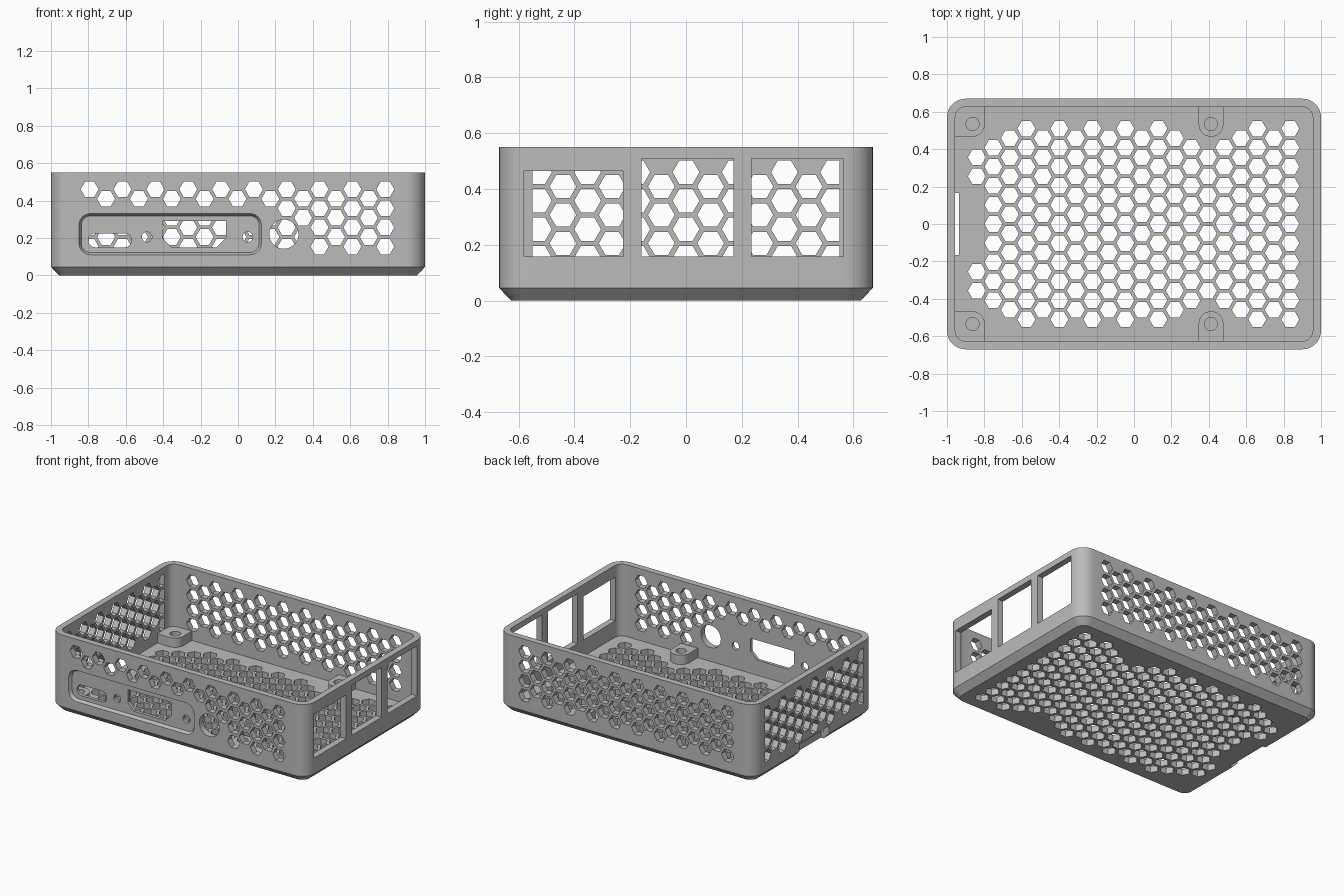
import bpy, bmesh, math

if "Cube" in bpy.data.objects:
    bpy.data.objects.remove(bpy.data.objects["Cube"])

W, D, H = 1.0, 0.67, 0.55      # half width, half depth, height
T = 0.044                      # wall thickness
PITCH, STEP, R = 0.102, 0.0882, 0.048   # honeycomb spacing and hexagon radius

grey = bpy.data.materials.new("grey_plastic")
grey.diffuse_color = (0.5, 0.5, 0.5, 1)
grey.use_nodes = True
grey.node_tree.nodes["Principled BSDF"].inputs["Base Color"].default_value = grey.diffuse_color


def rounded(x0, x1, y0, y1, radii, n=8):
    """Rounded rectangle; radii for corners in order ++, -+, --, +-."""
    if not isinstance(radii, tuple):
        radii = (radii,) * 4
    corners = ((x1, y1, -1, -1), (x0, y1, 1, -1), (x0, y0, 1, 1), (x1, y0, -1, 1))
    pts = []
    for k, ((x, y, sx, sy), r) in enumerate(zip(corners, radii)):
        if r == 0:
            pts.append((x, y))
            continue
        for i in range(n + 1):
            a = math.pi / 2 * (k + i / n)
            pts.append((x + sx * r + r * math.cos(a), y + sy * r + r * math.sin(a)))
    return pts


def circle(x, y, r, n=32):
    return [(x + r * math.cos(2 * math.pi * i / n),
             y + r * math.sin(2 * math.pi * i / n)) for i in range(n)]


def hexagon(x, y, limit=9):
    return [(max(-limit, min(limit, px)), py) for px, py in circle(x, y, R, 6)]


def loft(bm, rings, axis="z"):
    """Closed solid through rings of (points, level) along an axis."""
    place = {"x": lambda u, v, w: (w, u, v),
             "y": lambda u, v, w: (u, w, v),
             "z": lambda u, v, w: (u, v, w)}[axis]
    loops = [[bm.verts.new(place(u, v, w)) for u, v in pts] for pts, w in rings]
    n = len(loops[0])
    for a, b in zip(loops, loops[1:]):
        for i in range(n):
            j = (i + 1) % n
            bm.faces.new((a[i], a[j], b[j], b[i]))
    bm.faces.new(loops[0][::-1])
    bm.faces.new(loops[-1])


def prism(bm, pts, a, b, axis="z"):
    loft(bm, [(pts, a), (pts, b)], axis)


def make(name, bm):
    bmesh.ops.recalc_face_normals(bm, faces=bm.faces[:])
    me = bpy.data.meshes.new(name)
    bm.to_mesh(me)
    bm.free()
    me.materials.append(grey)
    ob = bpy.data.objects.new(name, me)
    bpy.context.scene.collection.objects.link(ob)
    return ob


def cut(ob, bm):
    """Subtract a cutter mesh and bake the result."""
    cutter = make("cutter", bm)
    cutter.hide_render = True
    mod = ob.modifiers.new("cut", "BOOLEAN")
    mod.operation, mod.solver, mod.object = "DIFFERENCE", "EXACT", cutter
    bpy.context.view_layer.update()
    dg = bpy.context.evaluated_depsgraph_get()
    me = bpy.data.meshes.new_from_object(ob.evaluated_get(dg))
    ob.modifiers.clear()
    ob.data = me
    bpy.data.objects.remove(cutter)


def smooth(ob):
    bpy.ops.object.select_all(action="DESELECT")
    ob.select_set(True)
    bpy.context.view_layer.objects.active = ob
    bpy.ops.object.shade_smooth_by_angle(angle=math.radians(25))


# Tray: chamfered bottom, rounded walls, open top
bm = bmesh.new()
outer = rounded(-W, W, -D, D, 0.1)
base = rounded(-W + T, W - T, -D + T, D - T, 0.056)
loft(bm, [(base, 0), (outer, 0.045), (outer, H), (base, H), (base, T)])
tray = make("case_tray", bm)

# Shallow port recess in the front wall
bm = bmesh.new()
loft(bm, [(rounded(-0.862, 0.137, 0.098, 0.342, 0.072), -D - 0.022),
          (rounded(-0.838, 0.113, 0.122, 0.318, 0.05), -D + 0.022)], "y")
cut(tray, bm)

# Floor honeycomb: highest row of each column, in pitches from the middle
bm = bmesh.new()
tops = [3.5, 4, 4.5, 5, 4.5, 5, 4.5, 5, 4.5, 5, 4.5, 5, 4.5, 4,
        3.5, 4, 4.5, 5, 4.5, 5]
for i, top in enumerate(tops):
    for k in range(int(2 * top) + 1):
        row = top - k
        if i == 0 and abs(row) < 2:
            continue
        prism(bm, hexagon(-0.84 + STEP * i, row * PITCH), -0.1, 0.1)
# Card slot under the left wall
prism(bm, rounded(-1.1, -0.935, -0.165, 0.165, 0), -0.1, 0.1)
cut(tray, bm)

# Honeycomb in the back, front and left walls
bm = bmesh.new()
for i in range(19):
    x = -0.793 + 0.0878 * i
    for k in range(3 if i % 2 else 4):
        z = 0.46 - PITCH * (k + 0.5 * (i % 2))
        prism(bm, hexagon(x, z), D - 0.1, D + 0.1, "y")
        if i >= 14 or k == 0 or (i in (12, 13) and k == 1):
            prism(bm, hexagon(x, z), -D - 0.1, -D + 0.1, "y")
for i in range(-6, 7):
    for k in range(3 if i % 2 else 4):
        z = 0.46 - PITCH * (k + 0.5 * (i % 2))
        prism(bm, hexagon(STEP * i, z, 0.55), -W - 0.1, -W + 0.1, "x")
cut(tray, bm)

# Port openings in the front and windows in the right wall
bm = bmesh.new()
ports = [rounded(-0.8, -0.57, 0.15, 0.225, 0.036),
         circle(-0.487, 0.205, 0.027), circle(0.052, 0.205, 0.027),
         circle(0.245, 0.22, 0.078),
         [(-0.405, 0.29), (-0.405, 0.2), (-0.355, 0.15), (-0.115, 0.15),
          (-0.065, 0.2), (-0.065, 0.29)]]
for pts in ports:
    prism(bm, pts, -D - 0.1, -D + 0.1, "y")
for y0, y1, z1 in ((-0.58, -0.225, 0.465), (-0.16, 0.17, 0.51), (0.235, 0.565, 0.51)):
    prism(bm, rounded(y0, y1, 0.158, z1, 0), W - 0.1, W + 0.1, "x")
cut(tray, bm)
smooth(tray)

# Mounting bosses with blind screw holes
for side, label in ((1, "back"), (-1, "front")):
    for name, x, shape in (
            ("corner", -0.863, rounded(-0.965, -0.798, 0.467, 0.635, (0, 0, 0, 0.066))),
            ("wall", 0.412, rounded(0.346, 0.478, 0.467, 0.64, (0, 0, 0.064, 0.064)))):
        bm = bmesh.new()
        prism(bm, [(px, py * side) for px, py in shape], T - 0.004, 0.11)
        boss = make(f"{name}_boss_{label}", bm)
        bm = bmesh.new()
        prism(bm, circle(x, 0.535 * side, 0.035), 0.05, 0.2)
        cut(boss, bm)
        smooth(boss)
